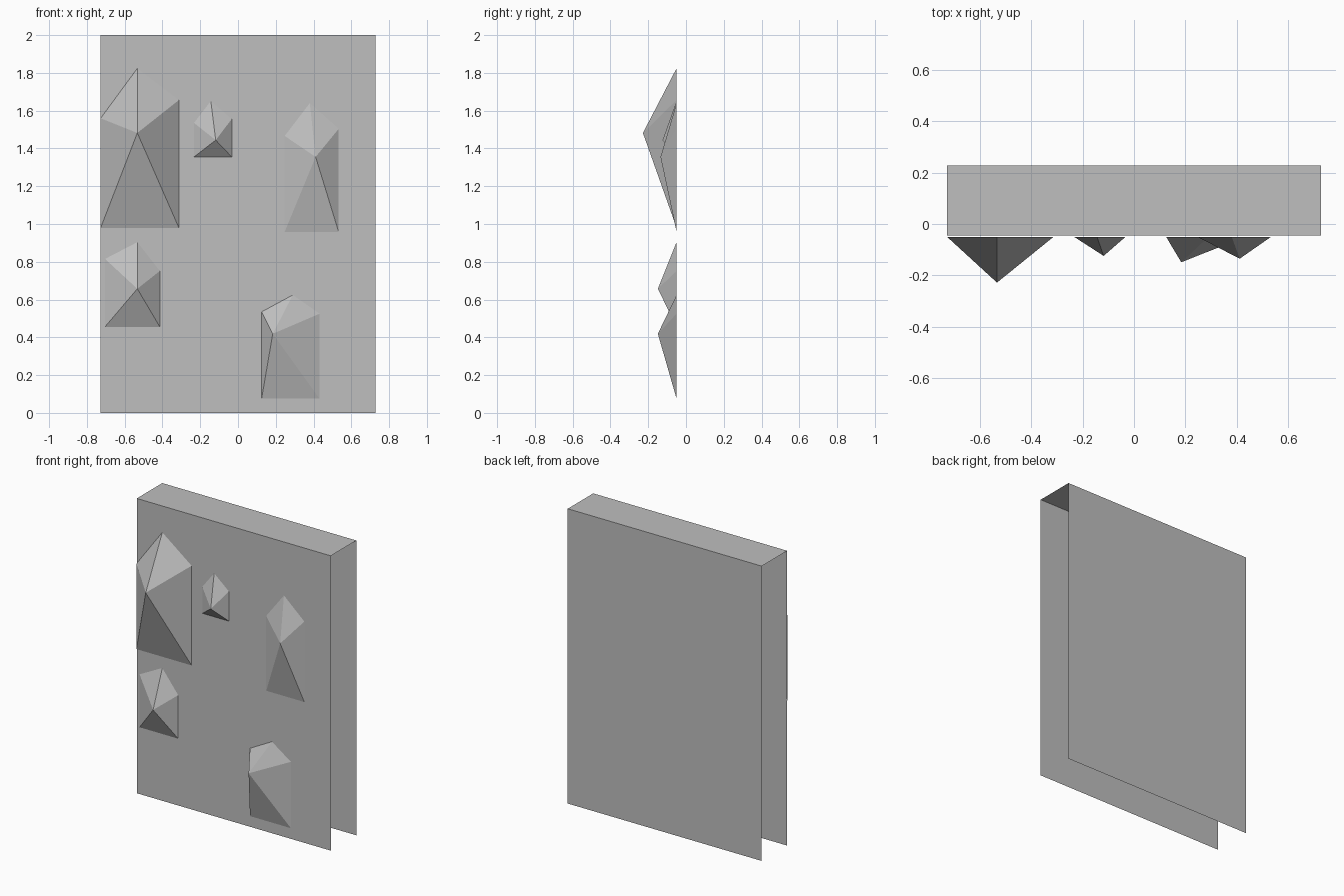
import bpy
import bmesh

cube = bpy.data.objects.get("Cube")
if cube:
    bpy.data.objects.remove(cube, do_unlink=True)

# One plain stone grey
stone = bpy.data.materials.new("stone_grey")
stone.use_nodes = True
grey = (0.52, 0.52, 0.52, 1)
stone.diffuse_color = grey
stone.node_tree.nodes["Principled BSDF"].inputs["Base Color"].default_value = grey


def finish(name, bm):
    mesh = bpy.data.meshes.new(name)
    bm.to_mesh(mesh)
    bm.free()
    mesh.materials.append(stone)
    obj = bpy.data.objects.new(name, mesh)
    bpy.context.collection.objects.link(obj)
    return obj


def wall(name, half_width, front, back, height):
    """Front, top and back sheets; the ends and the underside stay open."""
    bm = bmesh.new()
    profile = [(front, 0), (front, height), (back, height), (back, 0)]
    rows = [[bm.verts.new((x, y, z)) for x in (-half_width, half_width)]
            for y, z in profile]
    for (a, b), (d, c) in zip(rows, rows[1:]):
        bm.faces.new((a, b, c, d))
    return finish(name, bm)


def rock(name, left, right, bottom, left_top, right_top, peak, tip, base_y=-0.05):
    """Faceted hold: a house-shaped outline drawn out to one tip."""
    bm = bmesh.new()
    outline = [(left, bottom), (right, bottom), (right, right_top), peak, (left, left_top)]
    ring = [bm.verts.new((x, base_y, z)) for x, z in outline]
    point = bm.verts.new(tip)
    for a, b in zip(ring, ring[1:] + ring[:1]):
        bm.faces.new((a, b, point))
    return finish(name, bm)


# Wall slab
wall("wall_slab", 0.728, -0.045, 0.228, 2.0)

# Rocks on the front
rock("large_rock", -0.727, -0.313, 0.98, 1.56, 1.656, (-0.533, 1.824), (-0.533, -0.228, 1.482))
rock("small_rock", -0.233, -0.033, 1.355, 1.535, 1.556, (-0.144, 1.651), (-0.118, -0.124, 1.444))
rock("upper_left_rock", 0.247, 0.533, 0.958, 1.466, 1.504, (0.38, 1.64), (0.411, -0.135, 1.355))
rock("lower_right_rock", -0.704, -0.414, 0.456, 0.815, 0.751, (-0.533, 0.904), (-0.533, -0.149, 0.657))
rock("lower_left_rock", 0.125, 0.432, 0.075, 0.535, 0.525, (0.29, 0.624), (0.184, -0.149, 0.419))
